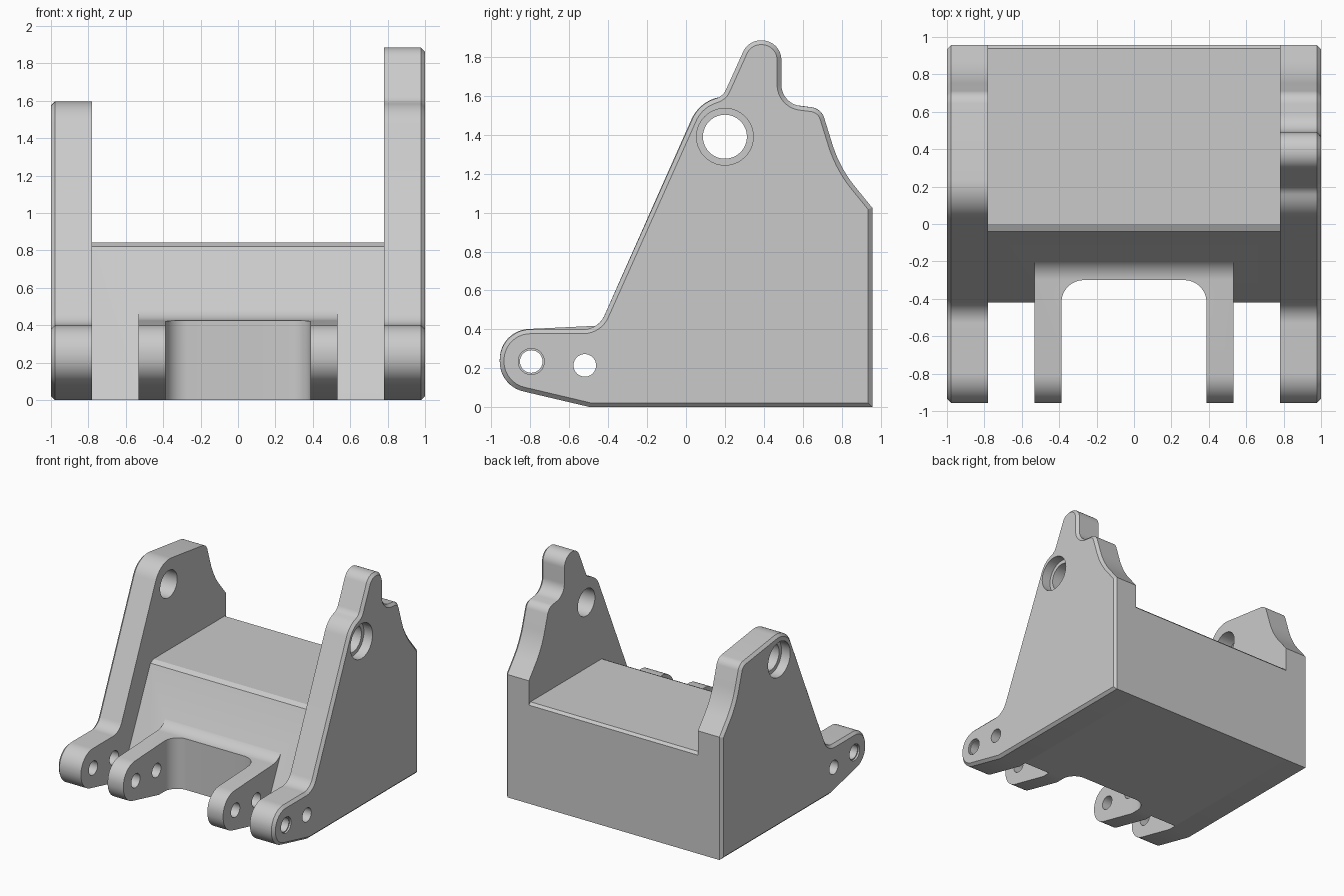
import bpy, bmesh, math
from mathutils import Vector, Matrix

cube = bpy.data.objects.get("Cube")
if cube:
    bpy.data.objects.remove(cube, do_unlink=True)

grey = bpy.data.materials.new("plain_grey")
grey.use_nodes = True
GREY = (0.59, 0.59, 0.59, 1)
grey.diffuse_color = GREY
grey.node_tree.nodes["Principled BSDF"].inputs["Base Color"].default_value = GREY


def rounded(corners, steps=12):
    """Clockwise outline from corners (a, b) or (a, b, fillet radius)."""
    out = []
    for i, c in enumerate(corners):
        p = Vector(c[:2])
        if len(c) < 3:
            out.append(p)
            continue
        u = (Vector(corners[i - 1][:2]) - p).normalized()
        v = (Vector(corners[(i + 1) % len(corners)][:2]) - p).normalized()
        half = u.angle(v) / 2
        centre = p + (u + v).normalized() * c[2] / math.sin(half)
        reach = c[2] / math.tan(half)
        start, end = p + u * reach - centre, p + v * reach - centre
        sweep = math.atan2(start.x * end.y - start.y * end.x, start.dot(end))
        out += [centre + Matrix.Rotation(sweep * k / steps, 2) @ start
                for k in range(steps + 1)]
    return out


def inset(outline, amount):
    """Move a clockwise outline inwards by an even amount."""
    out = []
    for i, p in enumerate(outline):
        d1 = (p - outline[i - 1]).normalized()
        d2 = (outline[(i + 1) % len(outline)] - p).normalized()
        n1, n2 = Vector((d1.y, -d1.x)), Vector((d2.y, -d2.x))
        out.append(p + (n1 + n2) * amount / (1 + n1.dot(n2)))
    return out


def prism(name, outline, lo, hi, axis="x", chamfer=0):
    """Solid between lo and hi; the rim of the hi end may be chamfered."""
    layers = [(outline, lo), (outline, hi)]
    if chamfer:
        layers[1] = (outline, hi - math.copysign(chamfer, hi - lo))
        layers.append((inset(outline, chamfer), hi))
    bm = bmesh.new()
    rings = [[bm.verts.new((d, p.x, p.y) if axis == "x" else (p.x, p.y, d)) for p in pts]
             for pts, d in layers]
    bm.faces.new(rings[0])
    bm.faces.new(rings[-1])
    for a, b in zip(rings, rings[1:]):
        for i in range(len(a)):
            bm.faces.new((a[i - 1], a[i], b[i], b[i - 1]))
    bmesh.ops.recalc_face_normals(bm, faces=bm.faces)
    mesh = bpy.data.meshes.new(name)
    bm.to_mesh(mesh)
    bm.free()
    mesh.materials.append(grey)
    obj = bpy.data.objects.new(name, mesh)
    bpy.context.collection.objects.link(obj)
    return obj


def circle(y, z, r, n=40):
    return [Vector((y + r * math.cos(math.tau * k / n), z + r * math.sin(math.tau * k / n)))
            for k in range(n)]


def combine(obj, tool, operation="DIFFERENCE"):
    tool.hide_render = True
    mod = obj.modifiers.new(operation.lower(), "BOOLEAN")
    mod.operation, mod.solver, mod.object = operation, "EXACT", tool
    bpy.context.view_layer.objects.active = obj
    bpy.ops.object.modifier_apply(modifier=mod.name)
    bpy.data.objects.remove(tool, do_unlink=True)


def bore(obj, y, z, r, lo, hi):
    combine(obj, prism("bore_cutter", circle(y, z, r), lo, hi))


def finish(obj):
    bpy.ops.object.select_all(action="DESELECT")
    obj.select_set(True)
    bpy.context.view_layer.objects.active = obj
    bpy.ops.object.shade_smooth_by_angle(angle=math.radians(25))


BACK, INNER, OUTER = 0.957, 0.78, 1.0
PIN, REAR_PIN, EYE = (-0.795, 0.235), (-0.52, 0.215), (0.2, 1.39)

# Side plate outline pieces: front lug, then the two crowns, then the curved back
lug = [(-0.49, 0), (-0.957, 0.11, 0.158), (-0.957, 0.4, 0.158)]
foot = [(-0.451, 0.4, 0.12)]
tall_crown = [(0.0655, 1.5545, 0.19), (0.191, 1.6, 0.08), (0.32, 1.885, 0.1),
              (0.49, 1.885, 0.1), (0.49, 1.56, 0.11)]
low_crown = [(0.088, 1.615, 0.2)]
back = [(0.695, 1.535, 0.08), (0.79, 1.23, 0.65), (BACK, 1.025), (BACK, 0)]

# Side plates, with a stepped eye and two pin holes each
for name, side, crown in (("tall_side_plate", 1, tall_crown), ("low_side_plate", -1, low_crown)):
    plate = prism(name, rounded(lug + foot + crown + back), side * INNER, side * OUTER, chamfer=0.022)
    for centre, r, depth in ((EYE, 0.113, 0.5), (EYE, 0.146, 0.08), (PIN, 0.058, 0.5),
                             (PIN, 0.067, 0.015), (REAR_PIN, 0.058, 0.5)):
        bore(plate, *centre, r, side * (OUTER - depth), side * (OUTER + 0.1))
    finish(plate)

# Centre block with a sloping front and chamfered top edges
block = prism("centre_block", rounded([(-0.42, 0), (-0.04, 0.822), (0, 0.842), (BACK - 0.02, 0.842),
                                       (BACK, 0.822), (BACK, 0)]), -INNER, INNER)

# Inner lugs: one wide nose joined to the block, then notched through the middle
nose = prism("inner_lug_nose", rounded([(-0.49, 0), (-0.957, 0.11, 0.155), (-0.957, 0.395, 0.155),
                                        (-0.22, 0.43, 0.13), (-0.16, 0.555), (-0.08, 0.4),
                                        (-0.08, 0)]), -0.533, 0.533)
combine(block, nose, "UNION")
notch = prism("notch_cutter", rounded([(-0.388, -1.2), (0.388, -1.2), (0.388, -0.3, 0.12),
                                       (-0.388, -0.3, 0.12)]), -0.2, 0.7, axis="z")
combine(block, notch)
for centre in (PIN, REAR_PIN):
    bore(block, *centre, 0.058, -0.7, 0.7)
finish(block)
